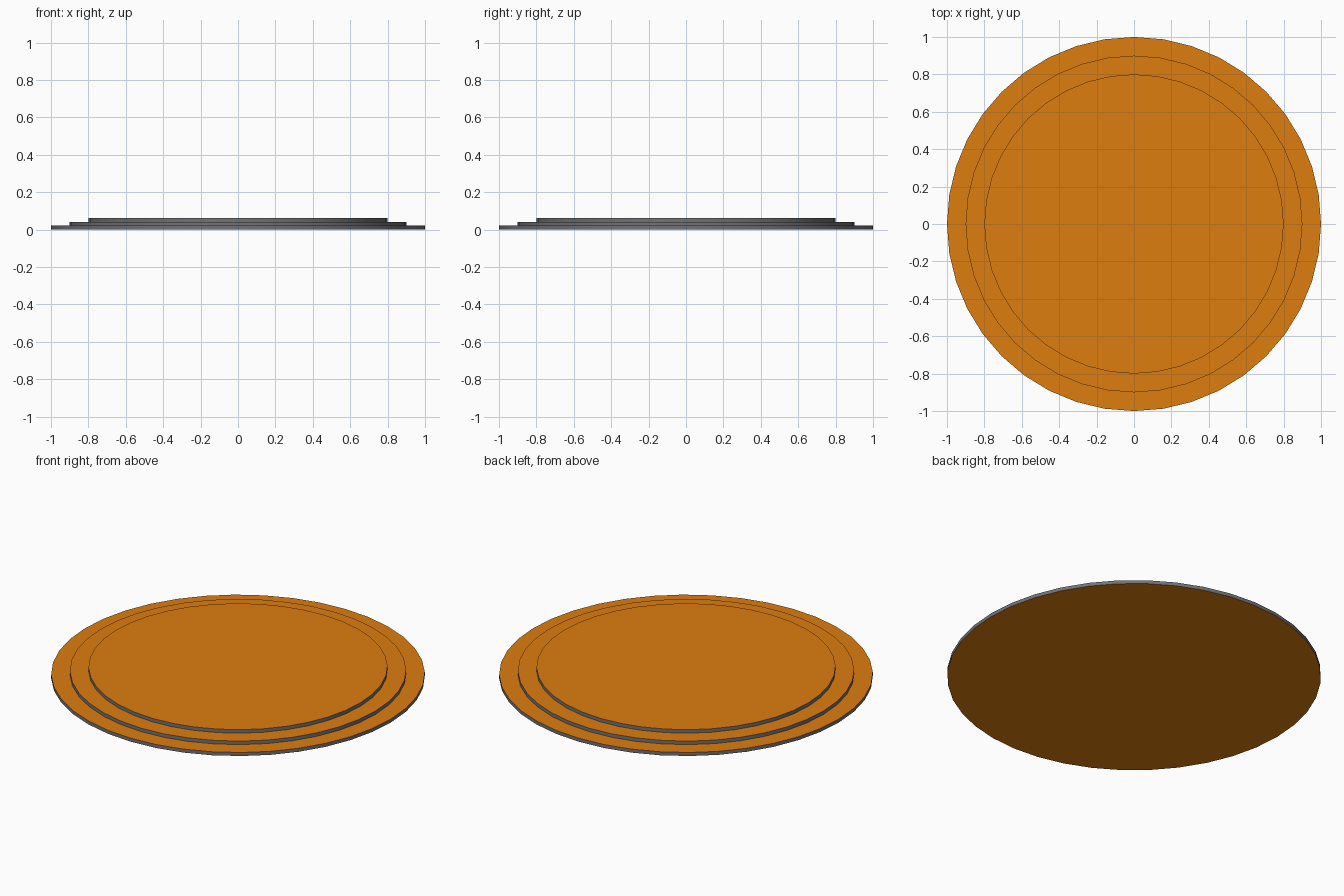
import bpy
import math

if "Cube" in bpy.data.objects:
    bpy.data.objects.remove(bpy.data.objects["Cube"])


def material(name, rgb):
    m = bpy.data.materials.new(name)
    m.diffuse_color = (*rgb, 1)
    m.use_nodes = True
    m.node_tree.nodes["Principled BSDF"].inputs["Base Color"].default_value = m.diffuse_color
    return m


rim_grey = material("rim_grey", (0.17, 0.17, 0.18))
face_orange = material("face_orange", (0.73, 0.205, 0.005))

STEP = 0.0208  # thickness of each tier


def disc(name, radius, level):
    bpy.ops.mesh.primitive_cylinder_add(
        vertices=40, radius=radius, depth=STEP, location=(0, 0, (level + 0.5) * STEP))
    ob = bpy.context.object
    ob.name = name
    ob.data.materials.append(rim_grey)
    ob.data.materials.append(face_orange)
    # Orange flat faces, grey rim
    for p in ob.data.polygons:
        p.material_index = 1 if abs(p.normal.z) > 0.5 else 0
    bpy.ops.object.shade_smooth_by_angle(angle=math.radians(30))


# Three stacked tiers, each narrower than the one below
for level, (name, radius) in enumerate(
        [("bottom_tier", 1.0), ("middle_tier", 0.9), ("top_tier", 0.8)]):
    disc(name, radius, level)
